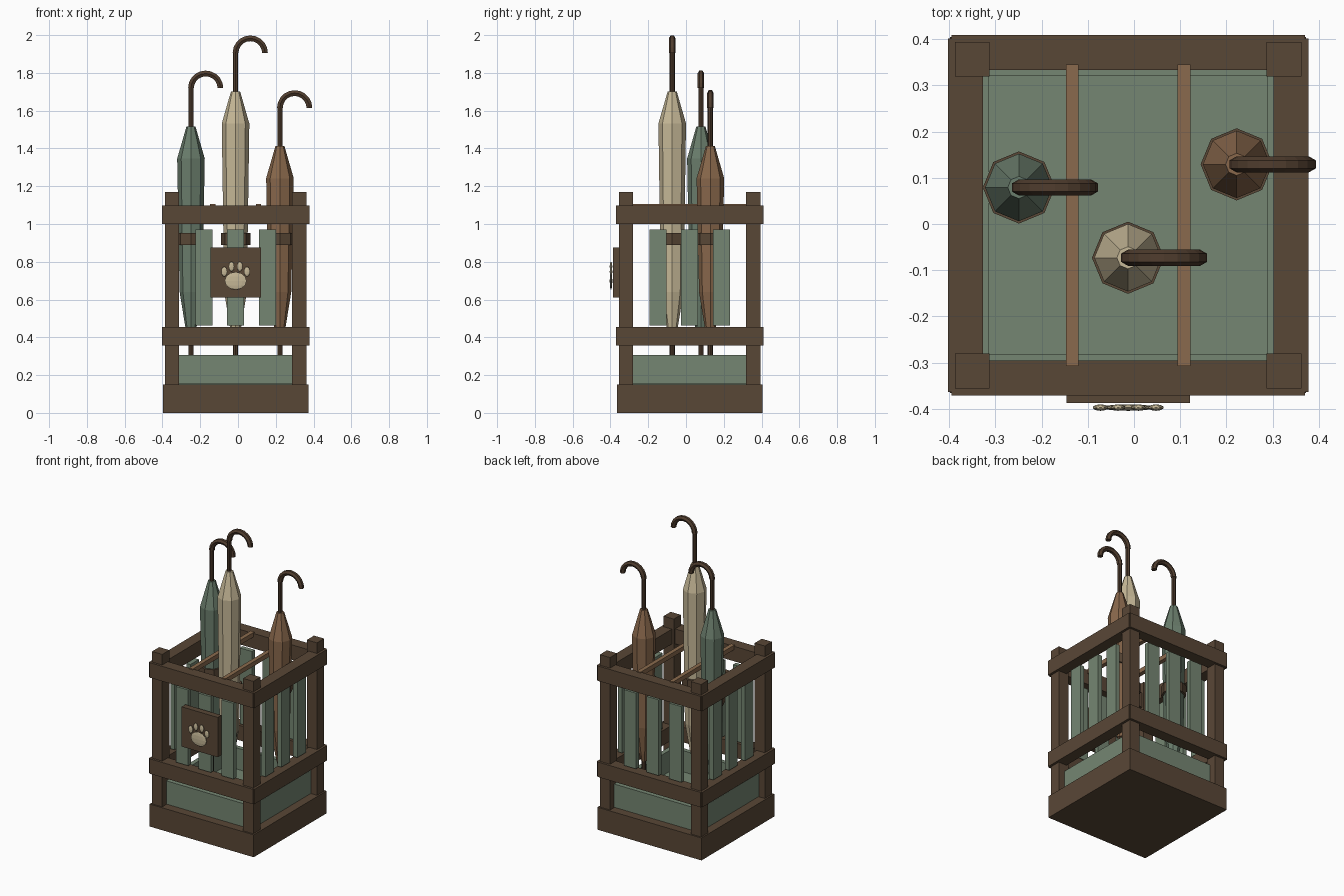
import bpy, bmesh, math
from mathutils import Matrix

cube = bpy.data.objects.get("Cube")
if cube:
    bpy.data.objects.remove(cube)

CX, CY = -0.0125, 0.019   # centre of the crate


def material(name, rgb):
    lin = [(c / 255 / 12.92) if c < 10 else ((c / 255 + 0.055) / 1.055) ** 2.4 for c in rgb]
    m = bpy.data.materials.new(name)
    m.use_nodes = True
    m.diffuse_color = (*lin, 1)
    m.node_tree.nodes["Principled BSDF"].inputs["Base Color"].default_value = (*lin, 1)
    return m


WOOD = material("dark wood", (89, 71, 54))
GREEN = material("sage green", (117, 134, 114))
OAK = material("light wood", (138, 106, 77))
CREAM = material("cream cloth", (198, 184, 151))
MOSS = material("moss cloth", (106, 125, 108))
RUST = material("brown cloth", (136, 103, 75))
HANDLE = material("handle wood", (80, 61, 46))


def finish(name, bm, mat):
    bmesh.ops.recalc_face_normals(bm, faces=bm.faces)
    me = bpy.data.meshes.new(name)
    bm.to_mesh(me)
    bm.free()
    me.materials.append(mat)
    ob = bpy.data.objects.new(name, me)
    bpy.context.collection.objects.link(ob)
    return ob


def box(name, centre, size, mat, turn=0):
    """Box placed relative to the crate centre, turned about its axis."""
    bm = bmesh.new()
    bmesh.ops.create_cube(bm, size=1)
    place = (Matrix.Translation((CX, CY, 0)) @ Matrix.Rotation(turn, 4, 'Z')
             @ Matrix.Translation(centre) @ Matrix.Diagonal((*size, 1)))
    bm.transform(place)
    return finish(name, bm, mat)


def loft(name, rings, mat):
    """Skin a list of point rings and cap both ends."""
    bm = bmesh.new()
    loops = [[bm.verts.new(p) for p in ring] for ring in rings]
    n = len(loops[0])
    for a, b in zip(loops, loops[1:]):
        for i in range(n):
            j = (i + 1) % n
            bm.faces.new((a[i], a[j], b[j], b[i]))
    bm.faces.new(loops[0])
    bm.faces.new(loops[-1])
    return finish(name, bm, mat)


def lathe(name, x, y, profile, mat, sides=8):
    angles = [math.tau * i / sides for i in range(sides)]
    return loft(name, [[(x + r * math.cos(a), y + r * math.sin(a), z) for a in angles]
                       for r, z in profile], mat)


# Base and floor
box("base", (0, 0, 0.075), (0.77, 0.77, 0.15), WOOD)
box("floor", (0, 0, 0.158), (0.64, 0.64, 0.016), GREEN)

# Corner posts
for sx in (-1, 1):
    for sy in (-1, 1):
        box("corner_post", (sx * 0.337, sy * 0.337, 0.655), (0.075, 0.075, 1.03), WOOD)

# Each side: two rails, a low panel and three slats
for k, side in enumerate(("front", "left", "back", "right")):
    turn = k * math.pi / 2
    for level, z in (("lower", 0.406), ("upper", 1.049)):
        box(f"{side}_{level}_rail", (0, -0.352, z), (0.765, 0.076, 0.1), WOOD, turn)
    box(f"{side}_panel", (0, -0.316, 0.23), (0.6, 0.03, 0.155), GREEN, turn)
    for i in (-1, 0, 1):
        box(f"{side}_slat", (i * 0.168, -0.337, 0.717), (0.09, 0.03, 0.507), GREEN, turn)

# Divider bars across the top
for s in (-1, 1):
    box("divider_bar", (s * 0.121, 0, 1.09), (0.028, 0.652, 0.03), OAK)

# Sign with a paw of flattened pads
box("sign", (0, -0.386, 0.743), (0.268, 0.04, 0.266), WOOD)


def pad(name, x, z, rx, rz):
    bm = bmesh.new()
    bmesh.ops.create_uvsphere(bm, u_segments=10, v_segments=6, radius=1)
    bm.transform(Matrix.Translation((CX + x, -0.397, z)) @ Matrix.Diagonal((rx, 0.007, rz, 1)))
    finish(name, bm, CREAM)


pad("paw_palm", 0, 0.699, 0.061, 0.047)
for s in (-1, 1):
    pad("paw_outer_toe", s * 0.06, 0.748, 0.017, 0.026)
    pad("paw_inner_toe", s * 0.022, 0.775, 0.016, 0.026)


# Closed umbrellas
def umbrella(name, x, y, top, cloth):
    lathe(name + "_canopy", x, y, [(0.018, 0.4), (0.03, 0.455), (0.06, 0.64),
                                   (0.073, top - 0.17), (0.024, top)], cloth)
    lathe(name + "_strap", x, y, [(0.078, 0.89), (0.078, 0.953)], WOOD)
    hook_z = top + 0.203
    lathe(name + "_shaft", x, y, [(0.014, 0.165), (0.014, hook_z)], HANDLE)
    # Half-circle crook
    bend, thick, rings = 0.078, 0.0175, []
    for i in range(11):
        a = math.pi * (1 - i / 10)
        ring = []
        for j in range(6):
            b = math.tau * j / 6 + math.pi / 6
            r = bend + thick * math.cos(b)
            ring.append((x + bend + r * math.cos(a), y + thick * math.sin(b),
                         hook_z + r * math.sin(a)))
        rings.append(ring)
    loft(name + "_crook", rings, HANDLE)


umbrella("green_umbrella", -0.249, 0.079, 1.516, MOSS)
umbrella("cream_umbrella", -0.013, -0.073, 1.702, CREAM)
umbrella("brown_umbrella", 0.222, 0.129, 1.412, RUST)
